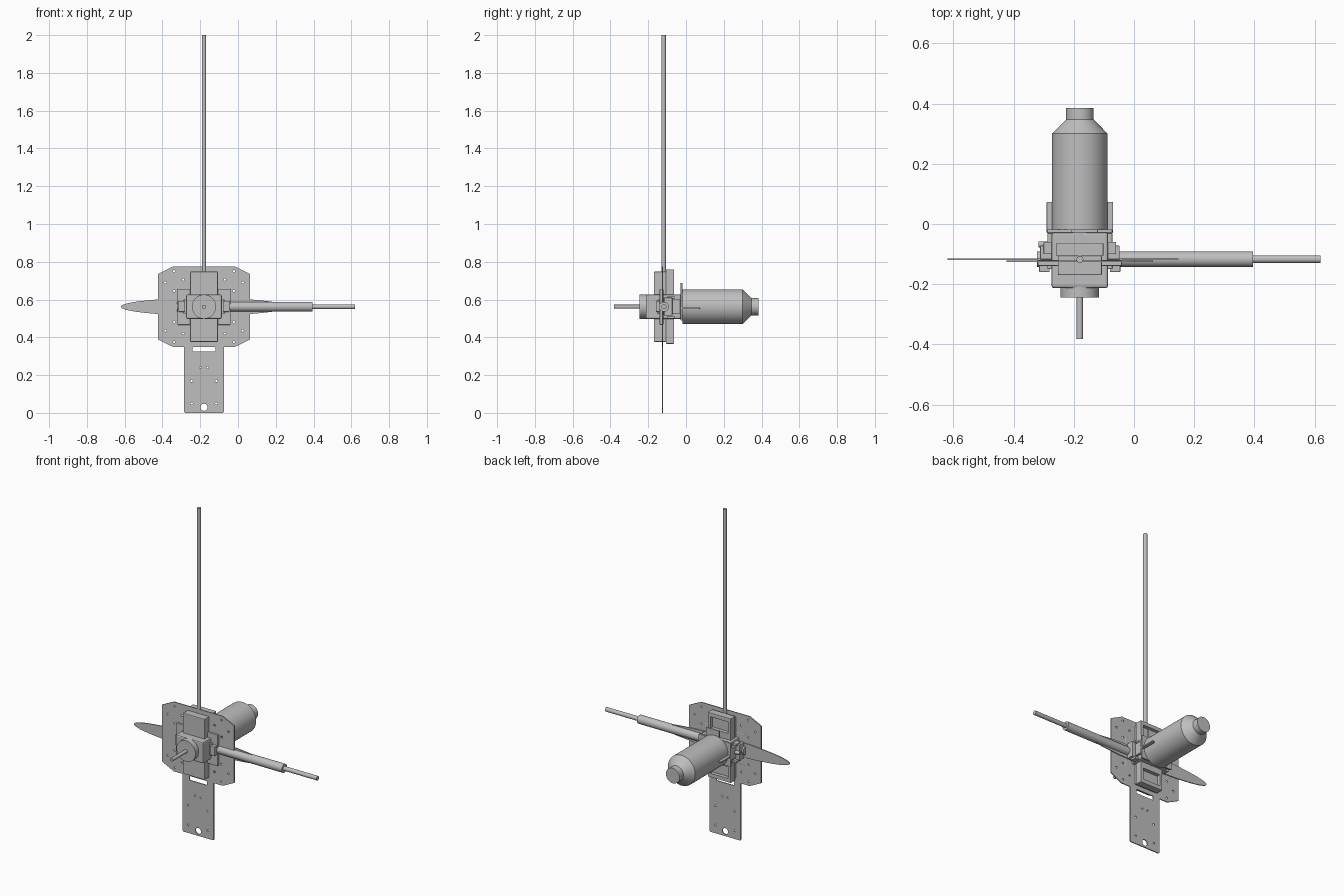
import bpy, bmesh, math
from mathutils import Matrix, Vector

if "Cube" in bpy.data.objects:
    bpy.data.objects.remove(bpy.data.objects["Cube"], do_unlink=True)

CX, CY, CZ = -0.18, -0.117, 0.562   # hub of the mechanism

grey = bpy.data.materials.new("plain grey")
grey.use_nodes = True
grey.diffuse_color = (0.52, 0.52, 0.52, 1)
grey.node_tree.nodes["Principled BSDF"].inputs["Base Color"].default_value = (0.52, 0.52, 0.52, 1)


def finish(name, bm, smooth=False):
    bmesh.ops.recalc_face_normals(bm, faces=bm.faces)
    mesh = bpy.data.meshes.new(name)
    bm.to_mesh(mesh)
    bm.free()
    ob = bpy.data.objects.new(name, mesh)
    bpy.context.collection.objects.link(ob)
    mesh.materials.append(grey)
    if smooth:
        bpy.ops.object.select_all(action='DESELECT')
        ob.select_set(True)
        bpy.context.view_layer.objects.active = ob
        bpy.ops.object.shade_smooth_by_angle(angle=math.radians(30))
    return ob


def box(name, x, y, z, bevel=0):
    """Box from (low, high) pairs."""
    bm = bmesh.new()
    bmesh.ops.create_cube(bm, size=1)
    for v in bm.verts:
        v.co = Vector([(a + b) / 2 + c * (b - a) for (a, b), c in zip((x, y, z), v.co)])
    if bevel:
        bmesh.ops.bevel(bm, geom=bm.edges[:], offset=bevel, segments=2, affect='EDGES', profile=0.5)
    return finish(name, bm)


def lathe(name, profile, axis, origin, sides=48):
    """Capped turned solid; profile holds (distance along axis, radius)."""
    bm = bmesh.new()
    turn = Vector((0, 0, 1)).rotation_difference(Vector(axis)).to_matrix()
    rings = []
    for d, r in profile:
        rings.append([bm.verts.new(Vector(origin) + turn @ Vector(
            (r * math.cos(math.tau * i / sides), r * math.sin(math.tau * i / sides), d)))
            for i in range(sides)])
    for a, b in zip(rings, rings[1:]):
        for i in range(sides):
            j = (i + 1) % sides
            bm.faces.new((a[i], a[j], b[j], b[i]))
    bm.faces.new(rings[0])
    bm.faces.new(rings[-1])
    return finish(name, bm, True)


def slab(name, outline, y0, y1):
    """Extrude an x-z outline from y0 to y1."""
    bm = bmesh.new()
    face = bm.faces.new([bm.verts.new((x, y0, z)) for x, z in outline])
    new = bmesh.ops.extrude_face_region(bm, geom=[face])["geom"]
    bmesh.ops.translate(bm, vec=(0, y1 - y0, 0), verts=[e for e in new if isinstance(e, bmesh.types.BMVert)])
    return finish(name, bm)


def cut(target, cutters):
    for c in cutters:
        mod = target.modifiers.new("cut", 'BOOLEAN')
        mod.operation, mod.solver, mod.object = 'DIFFERENCE', 'EXACT', c
    bpy.context.view_layer.update()
    mesh = bpy.data.meshes.new_from_object(target.evaluated_get(bpy.context.evaluated_depsgraph_get()))
    target.modifiers.clear()
    target.data = mesh
    for c in cutters:
        bpy.data.objects.remove(c, do_unlink=True)


# Mounting plate: chamfered panel with a long tail
half = [(0.1, 0), (0.105, 0.005), (0.105, 0.35), (0.165, 0.35), (0.243, 0.388), (0.243, 0.736),
        (0.165, 0.774)]
outline = [(CX + x, z) for x, z in half] + [(CX - x, z) for x, z in reversed(half)]
plate = slab("mounting_plate", outline, -0.127, -0.121)
holes = [(0, 0.03, 0.019)]
for s in (-1, 1):
    holes += [(s * x, z, 0.006) for x, z in
              ((0.065, 0.05), (0.065, 0.17), (0.018, 0.24), (0.205, 0.435), (0.205, 0.69),
               (0.158, 0.375), (0.158, 0.75), (0.11, 0.42), (0.11, 0.705), (0.158, 0.48), (0.158, 0.645))]
cutters = [lathe("hole_cutter", [(-0.05, r), (0.05, r)], (0, 1, 0), (CX + x, -0.124, z), 16)
           for x, z, r in holes]
cutters.append(box("slot_cutter", (CX - 0.06, CX + 0.06), (-0.2, 0), (0.324, 0.35), 0.006))
cut(plate, cutters)

# Thin elliptical blade behind the plate
blade = [(CX + 0.44 * math.cos(math.tau * i / 64), CZ + 0.046 * math.sin(math.tau * i / 64)) for i in range(64)]
slab("blade", blade, -0.12, -0.114)

# Mast, side tube and its inner rod
lathe("mast", [(0.5, 0.0115), (2.0, 0.0115)], (0, 0, 1), (CX, CY - 0.001, 0), 24)
lathe("side_tube", [(-0.07, 0.026), (0.395, 0.026)], (1, 0, 0), (0, CY, CZ), 32)
lathe("side_rod", [(0.39, 0.013), (0.62, 0.013)], (1, 0, 0), (0, CY, CZ), 24)

# Rear motor can with tapered shoulder and neck
lathe("rear_can", [(-0.018, 0.0925), (0.3, 0.0925), (0.347, 0.046), (0.385, 0.046)],
      (0, 1, 0), (CX, 0, CZ), 64)
lathe("can_collar", [(-0.07, 0.066), (-0.017, 0.066)], (0, 1, 0), (CX, 0, CZ))

# Front boss and drive shaft
lathe("front_boss", [(-0.245, 0.064), (-0.2, 0.064)], (0, 1, 0), (CX, 0, CZ))
lathe("drive_shaft", [(-0.382, 0.0105), (-0.24, 0.0105)], (0, 1, 0), (CX, 0, CZ), 24)

# Upright housings before and behind the plate
box("front_housing", (CX - 0.073, CX + 0.073), (-0.17, -0.105), (0.376, 0.748), 0.004)
rear = box("rear_housing", (CX - 0.078, CX + 0.078), (-0.107, -0.063), (0.366, 0.759), 0.003)
cut(rear, [box("recess_cutter", (CX - 0.06, CX + 0.06), (-0.085, 0), (a, a + 0.07))
           for a in (0.39, 0.665)])

# Gearbox
box("gearbox", (CX - 0.094, CX + 0.094), (-0.213, -0.027), (0.497, 0.627), 0.008)
for s in (-1, 1):
    side = "left" if s > 0 else "right"

    def span(a, b):
        return tuple(sorted((CX + s * a, CX + s * b)))
    box(side + "_gearbox_cheek", span(0.09, 0.108), (-0.15, -0.03), (0.525, 0.6), 0.003)
    # Square frame on the plate
    box(side + "_frame_post", span(0.07, 0.14), (-0.139, -0.12), (0.466, 0.656), 0.003)
    box(side + "_hinge_lug", span(0.1, 0.135), (-0.16, -0.135), (0.535, 0.592), 0.003)
    box(side + "_rear_lug", span(0.09, 0.132), (-0.118, -0.072), (0.515, 0.61), 0.003)
    # Arms that hold the can
    box(side + "_can_arm", span(0.075, 0.11), (-0.03, 0.073), (0.549, 0.558), 0.002)
    # Clamp bars
    for n, z in (("upper", 0.61), ("lower", 0.507)):
        box(f"{side}_{n}_clamp", span(0.07, 0.12), (-0.1, -0.06), (z - 0.007, z + 0.007), 0.002)

# Flange between gearbox and can
box("can_flange", (CX - 0.108, CX + 0.108), (-0.028, -0.018), (0.49, 0.635), 0.002)
box("flange_tab", (CX - 0.03, CX + 0.06), (-0.028, -0.018), (0.63, 0.688), 0.002)

# Pivot barrel opposite the side tube
lathe("pivot_barrel", [(-0.322, 0.026), (-0.26, 0.026)], (1, 0, 0), (0, CY, CZ), 32)
lathe("pivot_bolt", [(-0.318, 0.01), (-0.27, 0.01)], (1, 0, 0), (0, -0.068, CZ), 16)
